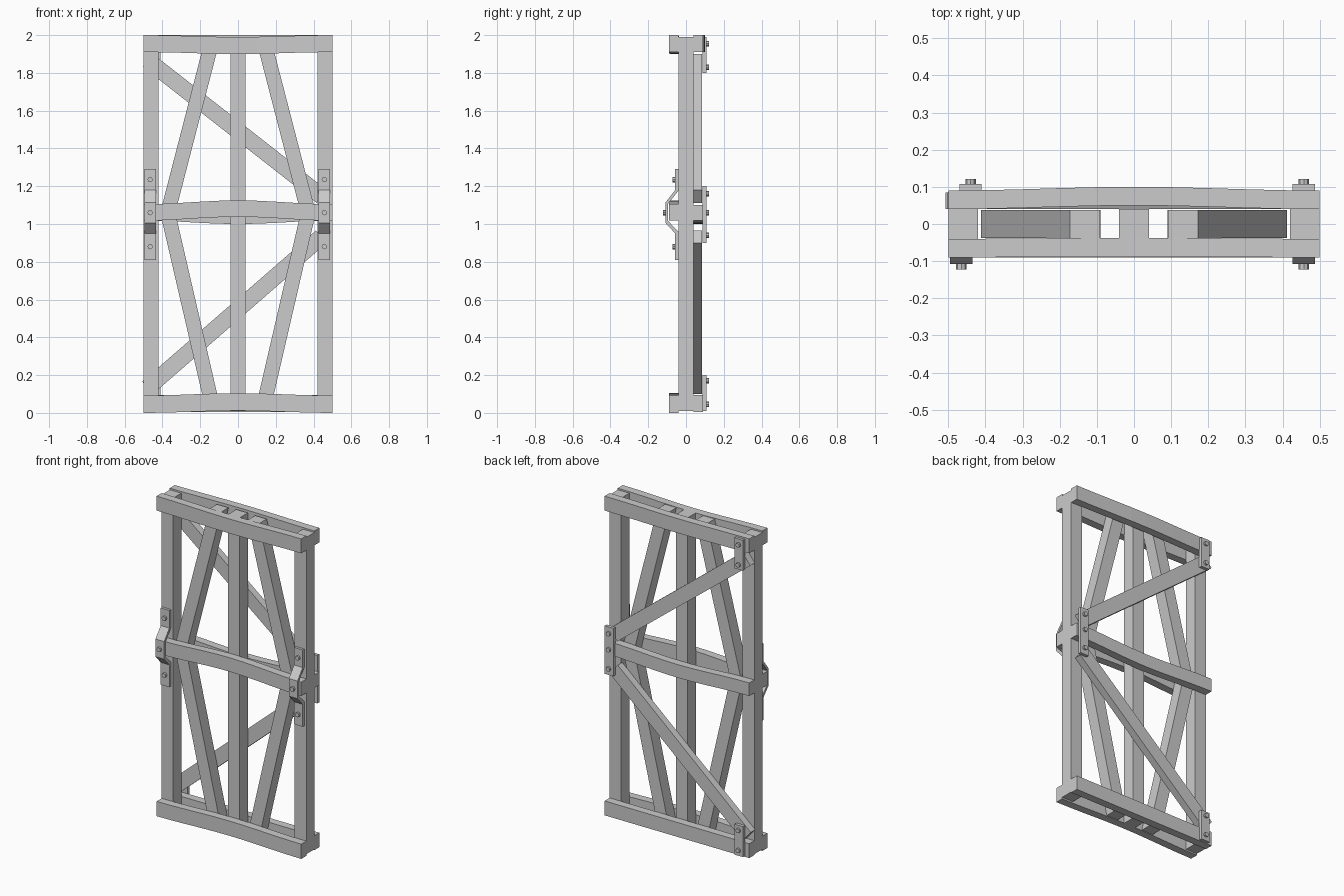
import bpy, bmesh, math
from mathutils import Vector

if "Cube" in bpy.data.objects:
    bpy.data.objects.remove(bpy.data.objects["Cube"])


def make(name, bm):
    bmesh.ops.recalc_face_normals(bm, faces=bm.faces)
    me = bpy.data.meshes.new(name)
    bm.to_mesh(me)
    bm.free()
    ob = bpy.data.objects.new(name, me)
    bpy.context.collection.objects.link(ob)
    return ob


def loft(name, rings):
    """Skin a list of equal-sized vertex loops and cap both ends."""
    bm = bmesh.new()
    loops = [[bm.verts.new(p) for p in r] for r in rings]
    n = len(loops[0])
    for a, b in zip(loops, loops[1:]):
        for i in range(n):
            j = (i + 1) % n
            bm.faces.new((a[i], a[j], b[j], b[i]))
    bm.faces.new(loops[0])
    bm.faces.new(loops[-1])
    return make(name, bm)


def box(name, x0, x1, y0, y1, z0, z1):
    return loft(name, [[(x0, y0, z), (x1, y0, z), (x1, y1, z), (x0, y1, z)]
                       for z in (z0, z1)])


def rail(name, y0, y1, z0, z1, bow_y=0.0, bow_z=0.0, segs=10):
    """Horizontal beam that bows gently at the middle."""
    rings = []
    for i in range(segs + 1):
        x = -0.5 + i / segs
        k = 0.5 + 0.5 * math.cos(2 * math.pi * x)
        dy, dz = bow_y * k, bow_z * k
        rings.append([(x, y0 + dy, z0 + dz), (x, y1 + dy, z0 + dz),
                      (x, y1 + dy, z1 + dz), (x, y0 + dy, z1 + dz)])
    return loft(name, rings)


def bolt(name, x, z, y0, y1, r=0.014):
    pts = [(r * math.cos(math.tau * i / 8), r * math.sin(math.tau * i / 8)) for i in range(8)]
    return loft(name, [[(x + a, y, z + b) for a, b in pts] for y in (y0, y1)])


# Upright posts
for name, x in (("left_post", -0.46), ("centre_post", 0), ("right_post", 0.46)):
    box(name, x - 0.04, x + 0.04, -0.04, 0.04, 0.01, 1.99)

# Slanted inner struts, bent at mid height
for side, s in (("left", -1), ("right", 1)):
    loft(side + "_strut", [
        [(s * (x - 0.04), -0.038, z), (s * (x + 0.04), -0.038, z),
         (s * (x + 0.04), 0.038, z), (s * (x - 0.04), 0.038, z)]
        for x, z in ((0.13, 0.012), (0.372, 1.06), (0.132, 1.988))])

# Front and back rails
rail("front_top_rail", -0.09, -0.04, 1.91, 2.0, 0.003, -0.01)
rail("front_middle_rail", -0.09, -0.04, 1.018, 1.105, 0, 0.02)
rail("front_bottom_rail", -0.09, -0.04, 0.0, 0.092, 0, 0.012)
rail("back_top_rail", 0.04, 0.09, 1.91, 2.0, 0.01, 0)
rail("back_middle_rail", 0.04, 0.09, 1.018, 1.10, 0, -0.018)
rail("back_bottom_rail", 0.04, 0.09, 0.005, 0.095, 0, 0)

# Diagonal back braces: outer edge from a to b, thickness towards side
for name, a, b, side in (("upper_brace", (-0.45, 1.90), (0.47, 1.18), -1),
                         ("lower_brace", (-0.45, 0.10), (0.47, 0.90), 1)):
    a, b = Vector(a), Vector(b)
    d = (b - a).normalized()
    n = Vector((-d.y, d.x)) * side * 0.087
    outline = [a, b, b + n, a + n]
    loft(name, [[(p.x, y, p.y) for p in outline] for y in (0.04, 0.085)])

# Folded front straps over the middle rail
strap = [(-0.041, 0.81), (-0.041, 0.96), (-0.094, 1.015), (-0.094, 1.108), (-0.041, 1.175),
         (-0.041, 1.29), (-0.057, 1.29), (-0.057, 1.18), (-0.108, 1.115),
         (-0.108, 1.005), (-0.057, 0.95), (-0.057, 0.81)]
for side, x in (("left", -0.465), ("right", 0.457)):
    loft(side + "_front_strap", [[(x + o, y, z) for y, z in strap] for o in (-0.03, 0.03)])
    for z, y in ((0.88, -0.057), (1.06, -0.108), (1.235, -0.057)):
        bolt(side + "_strap_bolt", x, z, y + 0.01, y - 0.014)

# Back plates joining the braces to the rails
for name, x, z0, z1, bolts in (
        ("top_back_plate", -0.44, 1.80, 1.99, (1.83, 1.955)),
        ("bottom_back_plate", -0.44, 0.01, 0.20, (0.045, 0.17)),
        ("middle_back_plate", 0.457, 0.90, 1.20, (0.94, 1.06, 1.16))):
    box(name, x - 0.03, x + 0.03, 0.088, 0.108, z0, z1)
    for z in bolts:
        bolt(name + "_bolt", x, z, 0.10, 0.121)
